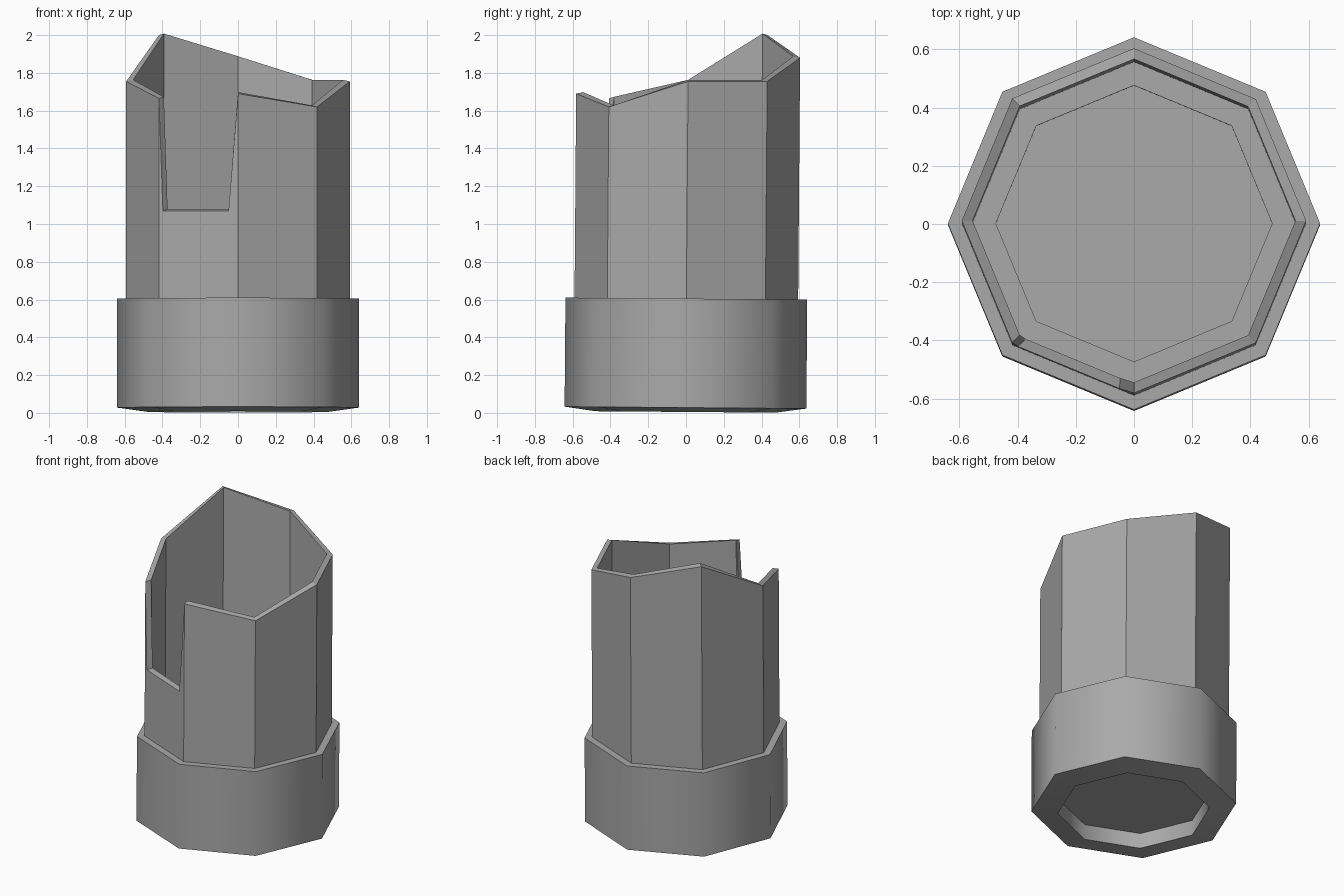
import bpy, bmesh, math
from mathutils import Vector

if "Cube" in bpy.data.objects:
    bpy.data.objects.remove(bpy.data.objects["Cube"])

stone = bpy.data.materials.new("mid grey stone")
stone.use_nodes = True
grey = (0.4, 0.4, 0.4, 1)
stone.diffuse_color = grey
stone.node_tree.nodes["Principled BSDF"].inputs["Base Color"].default_value = grey

SIDES = 8


def corner(i, radius, z):
    a = math.tau * i / SIDES
    return Vector((radius * math.cos(a), radius * math.sin(a), z))


def lean(p):
    """The whole tower leans very slightly backwards."""
    return Vector((p.x, p.y + 0.008 * p.z - 0.003, p.z - 0.008 * p.y))


def finish(name, bm):
    bmesh.ops.recalc_face_normals(bm, faces=bm.faces)
    mesh = bpy.data.meshes.new(name)
    bm.to_mesh(mesh)
    bm.free()
    mesh.materials.append(stone)
    obj = bpy.data.objects.new(name, mesh)
    bpy.context.collection.objects.link(obj)
    return obj


# Plinth: closed octagonal profile with a recess underneath and in the top
bm = bmesh.new()
profile = [(0.475, 0.11), (0.475, 0.005), (0.64, 0.028),
           (0.64, 0.605), (0.475, 0.605), (0.475, 0.5)]
rings = [[bm.verts.new(lean(corner(i, r, z))) for i in range(SIDES)] for r, z in profile]
for low, high in zip(rings, rings[1:]):
    for i in range(SIDES):
        j = (i + 1) % SIDES
        bm.faces.new((low[i], low[j], high[j], high[i]))
bm.faces.new(rings[0])
bm.faces.new(rings[-1])
base = finish("plinth", bm)
bpy.ops.object.select_all(action="DESELECT")
base.select_set(True)
bpy.context.view_layer.objects.active = base
bpy.ops.object.shade_smooth_by_angle(angle=math.radians(60))

# Tower wall: broken rim heights by corner, starting at the left, going to the back
RIM = [1.755, 1.755, 1.88, 2.0, 1.755, 1.665, 1.69, 1.62]
FOOT = 0.6
NOTCH_PANEL = 5
NOTCH = [(0.05, 1.07), (0.88, 1.07)]   # fraction along the panel, height
OUTER, INNER = 0.592, 0.555


def wall_skin(bm, radius, lift):
    """Eight panels; returns the rim loop, which dips into the notch."""
    tilt = lambda p: Vector((p.x, p.y + 0.008 * p.z - 0.003, p.z))
    feet = [bm.verts.new(tilt(corner(i, radius, FOOT))) for i in range(SIDES)]
    tops = [bm.verts.new(tilt(corner(i, radius, RIM[i] + lift))) for i in range(SIDES)]
    rim = []
    for i in range(SIDES):
        j = (i + 1) % SIDES
        rim.append(tops[i])
        dip = []
        if i == NOTCH_PANEL:
            for t, z in NOTCH:
                p = corner(i, radius, z + lift).lerp(corner(j, radius, z + lift), t)
                dip.append(bm.verts.new(tilt(p)))
        rim += dip
        bm.faces.new([feet[i], feet[j], tops[j]] + dip[::-1] + [tops[i]])
    return feet, rim


bm = bmesh.new()
loops = zip(wall_skin(bm, OUTER, 0), wall_skin(bm, INNER, 0.008))
for outer, inner in loops:
    n = len(outer)
    for i in range(n):
        j = (i + 1) % n
        bm.faces.new((outer[i], outer[j], inner[j], inner[i]))
finish("tower_wall", bm)
